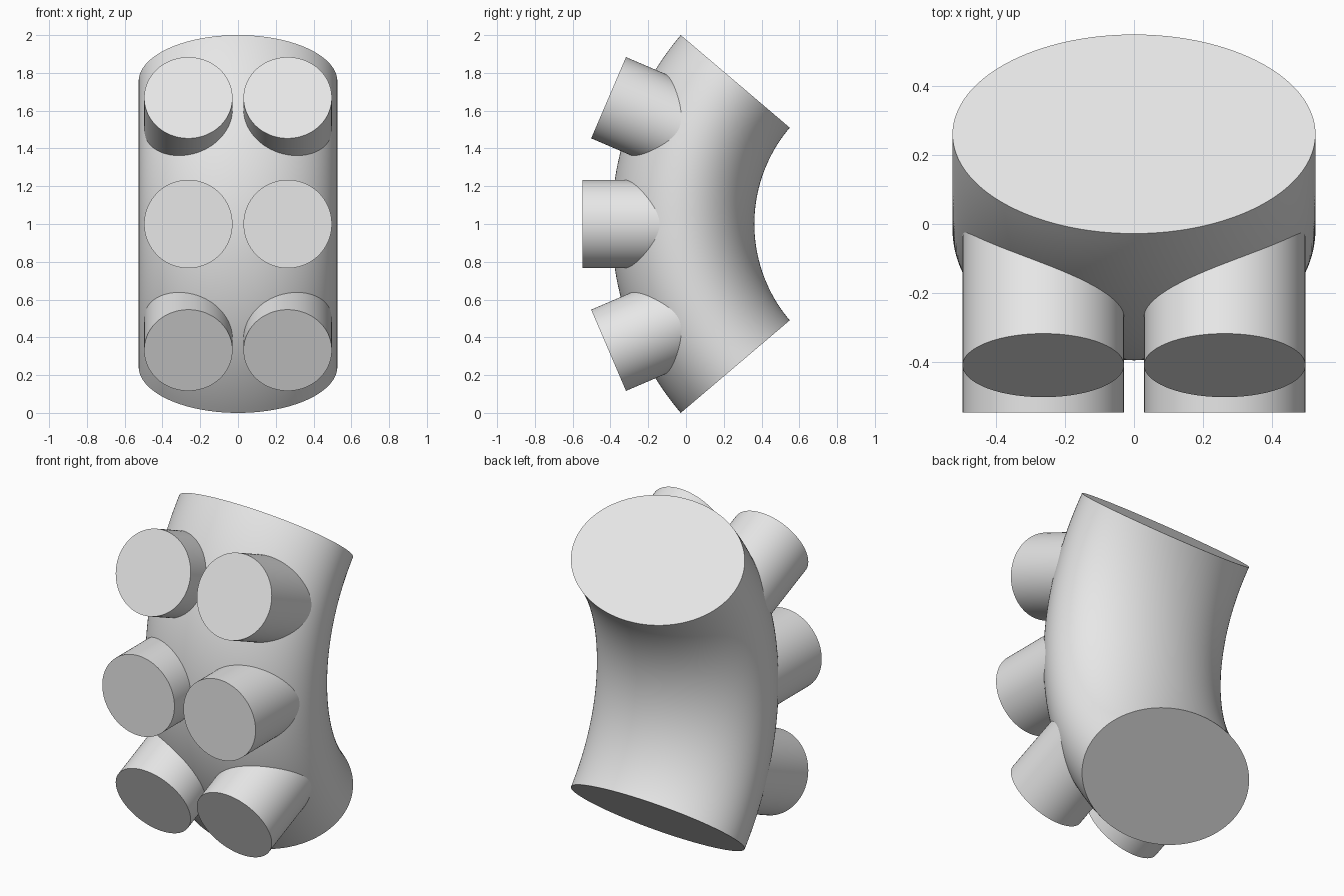
import bpy, bmesh
from math import asin, cos, sin, pi, radians
from mathutils import Matrix, Vector

if "Cube" in bpy.data.objects:
    bpy.data.objects.remove(bpy.data.objects["Cube"])

GREY = (0.8, 0.8, 0.8, 1)
grey = bpy.data.materials.new("plain grey")
grey.use_nodes = True
grey.diffuse_color = GREY
grey.node_tree.nodes["Principled BSDF"].inputs["Base Color"].default_value = GREY

BEND_CENTRE = Vector((0, 1.15, 1))
OUTER, INNER = 1.545, 0.788
MID = (OUTER + INNER) / 2
DEPTH = (OUTER - INNER) / 2
WIDTH = 0.526
HALF_BEND = asin(1 / OUTER)
SIDES, STEPS = 128, 64


def finish(name, bm):
    bmesh.ops.recalc_face_normals(bm, faces=bm.faces[:])
    mesh = bpy.data.meshes.new(name)
    bm.to_mesh(mesh)
    bm.free()
    mesh.materials.append(grey)
    obj = bpy.data.objects.new(name, mesh)
    bpy.context.collection.objects.link(obj)
    bpy.ops.object.select_all(action='DESELECT')
    obj.select_set(True)
    bpy.context.view_layer.objects.active = obj
    bpy.ops.object.shade_smooth_by_angle(angle=radians(30))
    return obj


def on_bend(x, radius, angle):
    return BEND_CENTRE + Vector((x, -radius * cos(angle), radius * sin(angle)))


# Curved body: an oval section swept along an arc, closed at both ends
bm = bmesh.new()
rings = []
for i in range(STEPS + 1):
    a = HALF_BEND * (2 * i / STEPS - 1)
    turns = [2 * pi * k / SIDES for k in range(SIDES)]
    rings.append([bm.verts.new(on_bend(WIDTH * cos(t), MID + DEPTH * sin(t), a))
                  for t in turns])
for low, high in zip(rings, rings[1:]):
    for k in range(SIDES):
        n = (k + 1) % SIDES
        bm.faces.new((low[k], low[n], high[n], high[k]))
bm.faces.new(rings[0])
bm.faces.new(rings[-1])
finish("curved_body", bm)

# Round studs: three rows of two, pointing straight out from the bend
STUD_RADIUS, STUD_X, STUD_TIP = 0.234, 0.263, 1.697
ROW_ANGLE = radians(23.2)
for row, step in (("lower", -1), ("middle", 0), ("upper", 1)):
    for side, sign in (("left", 1), ("right", -1)):
        a = step * ROW_ANGLE
        place = Matrix.Translation(on_bend(sign * STUD_X, (STUD_TIP + MID) / 2, a))
        bm = bmesh.new()
        bmesh.ops.create_cone(bm, cap_ends=True, segments=96,
                              radius1=STUD_RADIUS, radius2=STUD_RADIUS,
                              depth=STUD_TIP - MID,
                              matrix=place @ Matrix.Rotation(pi / 2 - a, 4, 'X'))
        finish(f"{row}_{side}_stud", bm)
